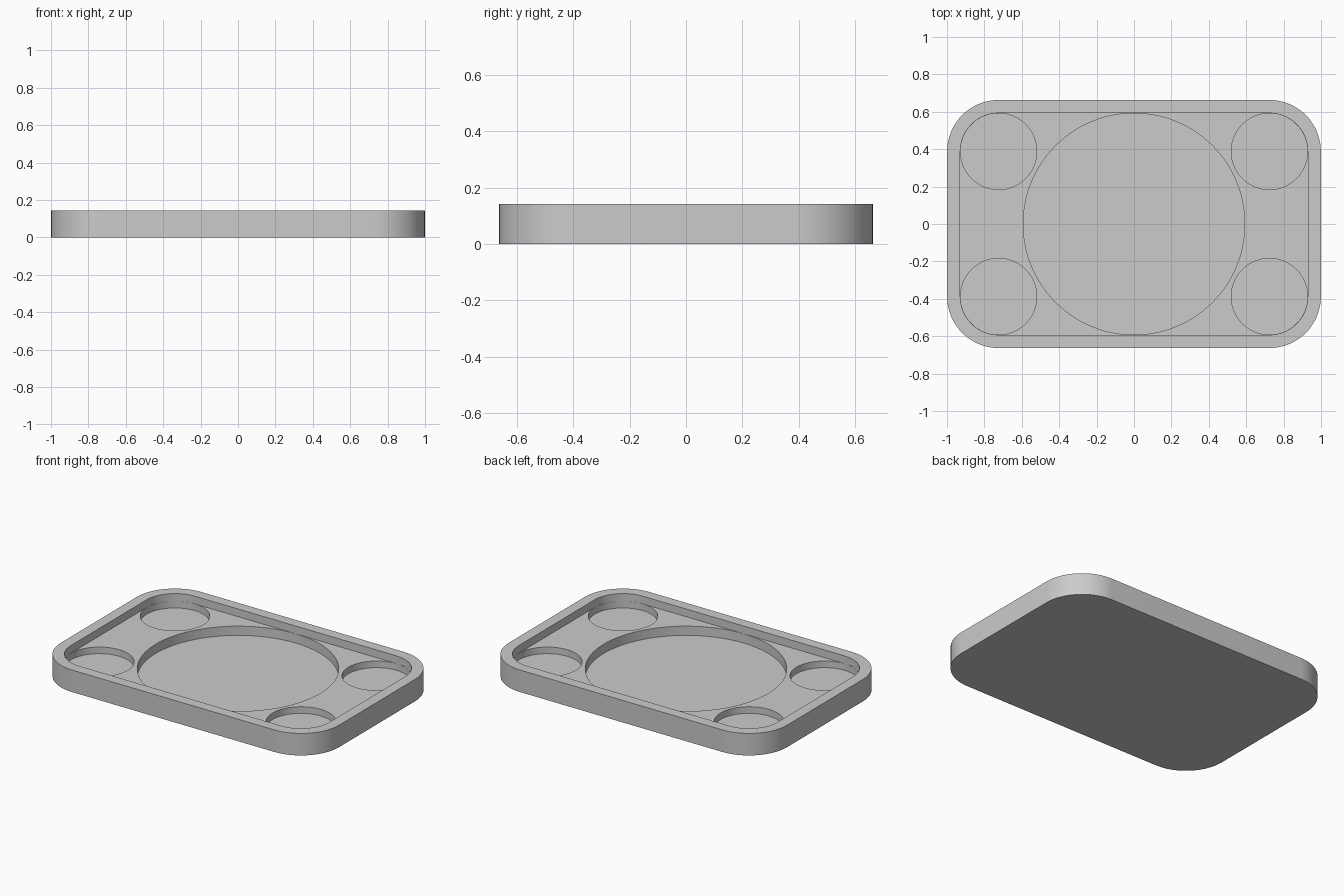
import bpy
import bmesh
from math import cos, sin, pi, radians

if "Cube" in bpy.data.objects:
    bpy.data.objects.remove(bpy.data.objects["Cube"], do_unlink=True)

HEIGHT = 0.143
CORNER_X, CORNER_Y = 0.724, 0.388   # shared centres of corner arcs and pockets
INNER_R, RIM = 0.205, 0.07

grey = bpy.data.materials.new("plain grey")
grey.use_nodes = True
colour = (0.6, 0.6, 0.6, 1)
grey.diffuse_color = colour
grey.node_tree.nodes["Principled BSDF"].inputs["Base Color"].default_value = colour


def arc(cx, cy, r, start, sweep, steps):
    return [(cx + r * cos(start + sweep * i / steps),
             cy + r * sin(start + sweep * i / steps)) for i in range(steps)]


def rounded_rectangle(r):
    points = []
    for i, (sx, sy) in enumerate([(1, 1), (-1, 1), (-1, -1), (1, -1)]):
        cx, cy = sx * CORNER_X, sy * CORNER_Y
        points += arc(cx, cy, r, i * pi / 2, pi / 2, 24)
        end = (i + 1) * pi / 2
        points.append((cx + r * cos(end), cy + r * sin(end)))
    return points


def prism(name, outline, bottom, top):
    bm = bmesh.new()
    base = bm.faces.new([bm.verts.new((x, y, bottom)) for x, y in outline])
    grown = bmesh.ops.extrude_face_region(bm, geom=[base])["geom"]
    for v in grown:
        if isinstance(v, bmesh.types.BMVert):
            v.co.z = top
    bmesh.ops.recalc_face_normals(bm, faces=bm.faces)
    mesh = bpy.data.meshes.new(name)
    bm.to_mesh(mesh)
    bm.free()
    mesh.materials.append(grey)
    obj = bpy.data.objects.new(name, mesh)
    bpy.context.collection.objects.link(obj)
    return obj


def carve(body, name, outline, depth):
    cutter = prism(name, outline, HEIGHT - depth, HEIGHT + 0.1)
    cutter.hide_render = True
    cut = body.modifiers.new(name, 'BOOLEAN')
    cut.operation = 'DIFFERENCE'
    cut.solver = 'EXACT'
    cut.object = cutter
    bpy.context.view_layer.objects.active = body
    bpy.ops.object.modifier_apply(modifier=cut.name)
    bpy.data.objects.remove(cutter, do_unlink=True)


# Solid tray with rounded corners
tray = prism("tray", rounded_rectangle(INNER_R + RIM), 0, HEIGHT)

# Shallow recess inside the rim
carve(tray, "recess", rounded_rectangle(INNER_R), 0.05)

# Large round well in the middle
carve(tray, "centre_well", arc(0, 0, 0.592, 0, 2 * pi, 128), 0.11)

# Small round pockets in the four corners
for sx in (-1, 1):
    for sy in (-1, 1):
        carve(tray, "corner_pocket",
              arc(sx * CORNER_X, sy * CORNER_Y, INNER_R - 0.001, 0, 2 * pi, 96), 0.093)

# Smooth curved walls with crisp edges
bpy.ops.object.select_all(action='DESELECT')
tray.select_set(True)
bpy.context.view_layer.objects.active = tray
bpy.ops.object.shade_smooth_by_angle(angle=radians(30))
